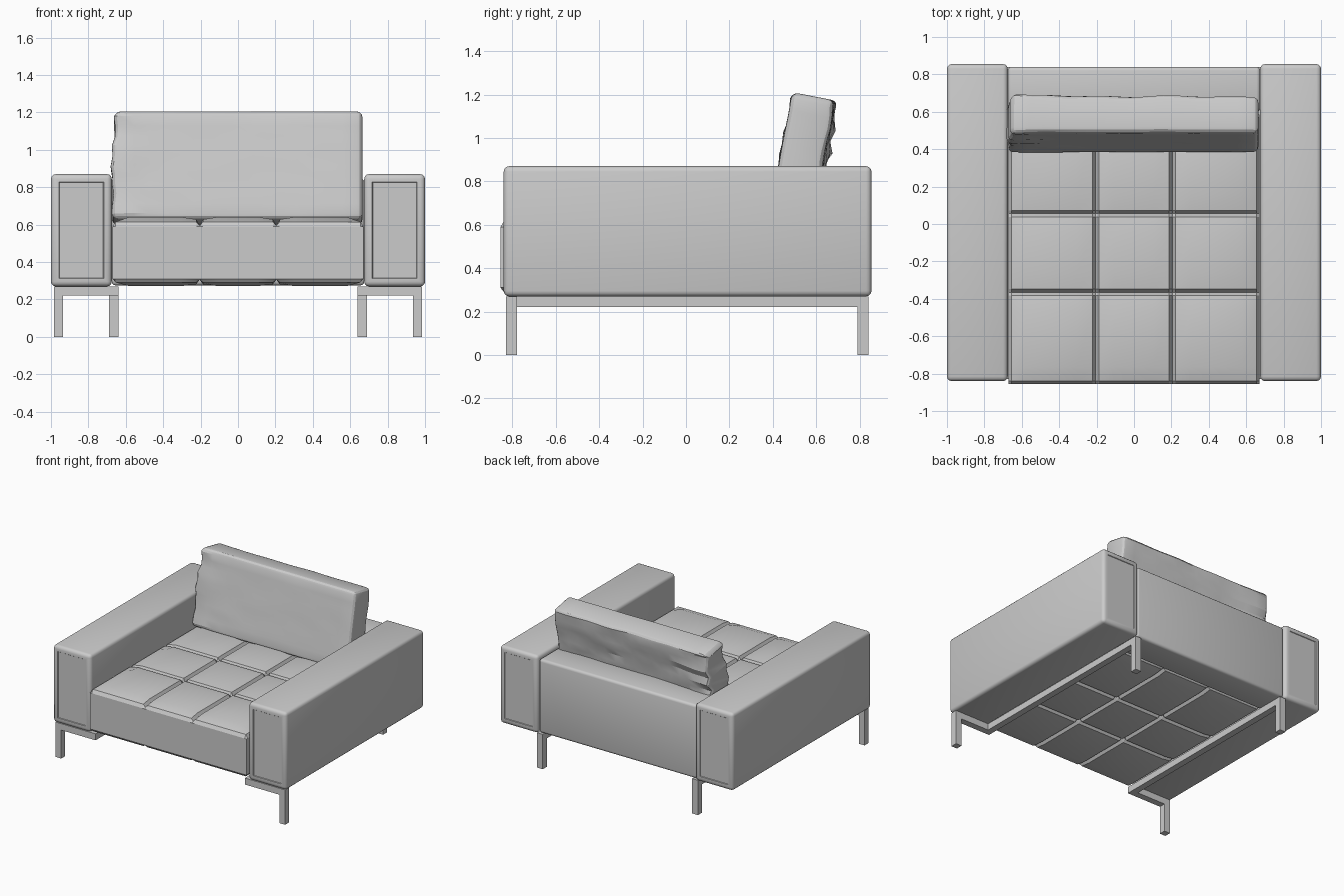
import bpy, bmesh, math
from mathutils import Vector, Matrix, noise

cube = bpy.data.objects.get("Cube")
if cube:
    bpy.data.objects.remove(cube, do_unlink=True)

grey = bpy.data.materials.new("grey fabric")
grey.use_nodes = True
grey.diffuse_color = (0.6, 0.6, 0.6, 1)
grey.node_tree.nodes["Principled BSDF"].inputs["Base Color"].default_value = (0.6, 0.6, 0.6, 1)


def finish(bm, name, angle=30):
    bmesh.ops.recalc_face_normals(bm, faces=bm.faces)
    mesh = bpy.data.meshes.new(name)
    bm.to_mesh(mesh)
    bm.free()
    mesh.materials.append(grey)
    obj = bpy.data.objects.new(name, mesh)
    bpy.context.collection.objects.link(obj)
    bpy.ops.object.select_all(action='DESELECT')
    obj.select_set(True)
    bpy.context.view_layer.objects.active = obj
    if angle:
        bpy.ops.object.shade_smooth_by_angle(angle=math.radians(angle))
    return obj


def add_box(bm, lo, hi):
    lo, hi = Vector(lo), Vector(hi)
    matrix = Matrix.Translation((lo + hi) / 2) @ Matrix.Diagonal((*(hi - lo), 1))
    return bmesh.ops.create_cube(bm, size=1, matrix=matrix)["verts"]


def round_edges(bm, radius):
    bmesh.ops.bevel(bm, geom=bm.edges[:], offset=radius, segments=3,
                    profile=0.5, affect='EDGES')


# Arms: rounded blocks with a shallow seam panel on each end
for side, label in ((1, "left"), (-1, "right")):
    bm = bmesh.new()
    add_box(bm, (min(side * 0.675, side), -0.84, 0.27),
            (max(side * 0.675, side), 0.855, 0.87))
    round_edges(bm, 0.025)
    ends = [f for f in bm.faces if abs(f.normal.y) > 0.99 and f.calc_area() > 0.1]
    bmesh.ops.inset_individual(bm, faces=ends, thickness=0.025, depth=0)
    bmesh.ops.inset_individual(bm, faces=ends, thickness=0.004, depth=-0.004)
    finish(bm, label + "_arm")

    # Leg frame: outer front leg, front bar, inner rail, inner back leg
    bm = bmesh.new()
    for x0, x1, y0, y1, z0, z1 in (
            (0.935, 0.985, -0.83, -0.78, 0, 0.27),
            (0.64, 0.935, -0.83, -0.78, 0.22, 0.27),
            (0.64, 0.69, -0.78, 0.79, 0.22, 0.27),
            (0.64, 0.69, 0.79, 0.84, 0, 0.27)):
        add_box(bm, (min(side * x0, side * x1), y0, z0),
                (max(side * x0, side * x1), y1, z1))
    finish(bm, label + "_leg_frame", 0)

# Back panel between the arms
bm = bmesh.new()
add_box(bm, (-0.675, 0.6, 0.275), (0.675, 0.84, 0.845))
round_edges(bm, 0.02)
finish(bm, "back_panel")

# Seat cushion: tufted three by three on both the top and the underside
GROOVES_X, GROOVES_Y = (-0.205, 0.205), (-0.365, 0.055)
X0, X1, Y0, Y1 = -0.67, 0.67, -0.855, 0.585


def stations(lo, hi, grooves):
    points = {lo, lo + 0.015, lo + 0.09, hi - 0.09, hi - 0.015, hi}
    for g in grooves:
        points.update(g + d for d in (-0.1, -0.018, 0, 0.018, 0.1))
    return sorted(points)


def puff(x, y):
    edge = min(x - X0, X1 - x, y - Y0, Y1 - y)
    groove = min(min(abs(x - g) for g in GROOVES_X), min(abs(y - g) for g in GROOVES_Y))
    crown = 0.02 + 0.35 * min(edge, 0.09) if edge > 0.001 else 0
    if groove < 0.001:
        return min(crown, 0.005)
    return min(crown, 0.035 + 0.17 * min(groove, 0.1))


bm = bmesh.new()
xs, ys = stations(X0, X1, GROOVES_X), stations(Y0, Y1, GROOVES_Y)
rims = []
for base, direction in ((0.59, 1), (0.31, -1)):
    grid = [[bm.verts.new((x, y, base + direction * puff(x, y) * (1 if direction > 0 else 0.75)))
             for y in ys] for x in xs]
    for i in range(len(xs) - 1):
        for j in range(len(ys) - 1):
            bm.faces.new((grid[i][j], grid[i + 1][j], grid[i + 1][j + 1], grid[i][j + 1]))
    rims.append([c[0] for c in grid] + grid[-1][1:]
                + [c[-1] for c in grid[-2::-1]] + grid[0][-2:0:-1])
for k in range(len(rims[0])):
    n = (k + 1) % len(rims[0])
    bm.faces.new((rims[0][k], rims[0][n], rims[1][n], rims[1][k]))
finish(bm, "seat_cushion", 25)

# Back cushion: leaning rounded slab, creased on its right end and rear
bm = bmesh.new()
add_box(bm, (-0.665, -0.1, -0.295), (0.665, 0.1, 0.295))
round_edges(bm, 0.03)
long_edges = [e for e in bm.edges if e.calc_length() > 0.9]
bmesh.ops.subdivide_edges(bm, edges=long_edges, cuts=15, use_grid_fill=True)
tall_edges = [e for e in bm.edges if 0.4 < e.calc_length() < 0.6
              and abs((e.verts[0].co - e.verts[1].co).z) > 0.4]
bmesh.ops.subdivide_edges(bm, edges=tall_edges, cuts=9, use_grid_fill=True)
bmesh.ops.triangulate(bm, faces=[f for f in bm.faces if len(f.verts) > 4])
for v in bm.verts:
    x, y, z = v.co
    right_end = max(0, min(1, (-x - 0.3) / 0.35))
    fold = noise.noise(Vector((x * 4 + z * 3, y * 2, z * 14)))
    if y > 0.05:
        v.co.y += 0.03 * fold * (0.5 + right_end) + 0.02 * right_end
    elif y < -0.05:
        v.co.y += 0.012 * fold * (0.25 + right_end)
    if x < -0.6:
        v.co.x += 0.02 * fold + 0.02 * max(0, z / 0.3) - 0.008
        v.co.z += 0.012 * fold * (z < 0)
bmesh.ops.transform(bm, verts=bm.verts, matrix=Matrix.Translation((0, 0.533, 0.902))
                    @ Matrix.Rotation(math.radians(-11), 4, 'X'))
finish(bm, "back_cushion", 20)
